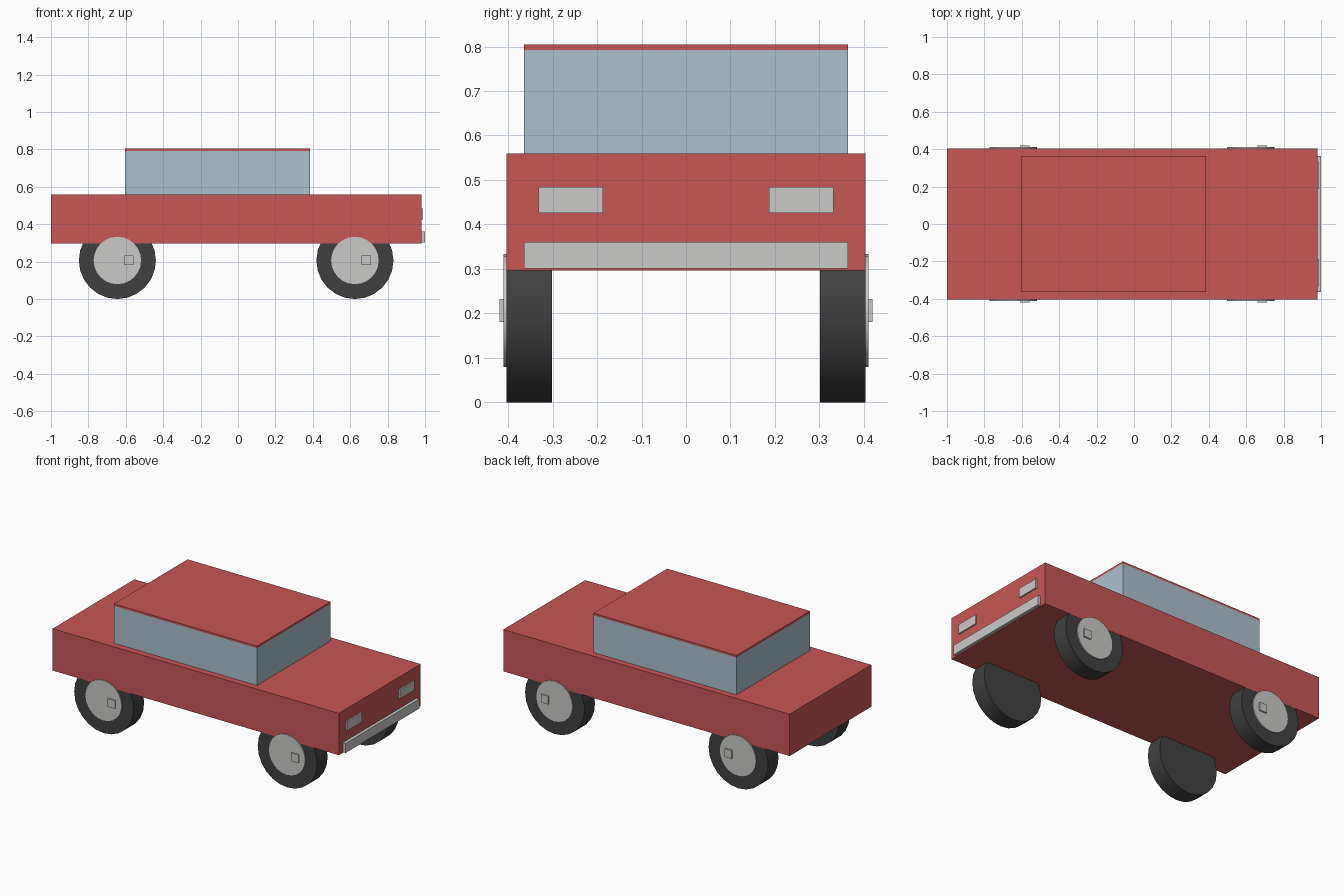
import bpy, math

if "Cube" in bpy.data.objects:
    bpy.data.objects.remove(bpy.data.objects["Cube"])

def material(name, srgb):
    m = bpy.data.materials.new(name)
    lin = [((c / 255 + 0.055) / 1.055) ** 2.4 for c in srgb]
    m.diffuse_color = (*lin, 1)
    m.use_nodes = True
    m.node_tree.nodes["Principled BSDF"].inputs["Base Color"].default_value = m.diffuse_color
    return m

RED = material("red paint", (200, 86, 86))
GLASS = material("window glass", (174, 193, 203))
RUBBER = material("tyre rubber", (64, 64, 64))
CHROME = material("pale trim", (202, 202, 200))

def box(name, lo, hi, mat):
    mid = [(a + b) / 2 for a, b in zip(lo, hi)]
    bpy.ops.mesh.primitive_cube_add(size=1, location=mid)
    o = bpy.context.object
    o.name = name
    o.scale = [b - a for a, b in zip(lo, hi)]
    bpy.ops.object.transform_apply(location=False, rotation=False, scale=True)
    o.data.materials.append(mat)

def disc(name, x, y0, y1, z, radius, mat):
    bpy.ops.mesh.primitive_cylinder_add(vertices=24, radius=radius, depth=abs(y1 - y0),
                                        location=(x, (y0 + y1) / 2, z),
                                        rotation=(math.pi / 2, 0, 0))
    o = bpy.context.object
    o.name = name
    o.data.materials.append(mat)
    bpy.ops.object.shade_smooth_by_angle(angle=math.radians(30))

# Body, window block and roof plate
box("body", (-1, -0.404, 0.297), (0.981, 0.404, 0.559), RED)
box("cabin_windows", (-0.604, -0.364, 0.559), (0.386, 0.364, 0.792), GLASS)
box("roof", (-0.604, -0.364, 0.792), (0.386, 0.364, 0.805), RED)

# Front bumper and headlights
box("front_bumper", (0.98, -0.364, 0.301), (1.0, 0.364, 0.361), CHROME)
for s, side in ((-1, "near"), (1, "far")):
    y0, y1 = sorted((s * 0.187, s * 0.332))
    box(f"{side}_headlight", (0.98, y0, 0.426), (0.99, y1, 0.484), CHROME)

# Wheels: tyre, hubcap and small off-centre hub block
for x, end in ((-0.645, "rear"), (0.625, "front")):
    for s, side in ((-1, "near"), (1, "far")):
        tag = f"{end}_{side}"
        disc(f"{tag}_tyre", x, s * 0.301, s * 0.4036, 0.206, 0.206, RUBBER)
        disc(f"{tag}_hubcap", x, s * 0.40, s * 0.4105, 0.206, 0.127, CHROME)
        y0, y1 = sorted((s * 0.405, s * 0.4195))
        box(f"{tag}_hub_block", (x + 0.035, y0, 0.181), (x + 0.086, y1, 0.232), CHROME)
